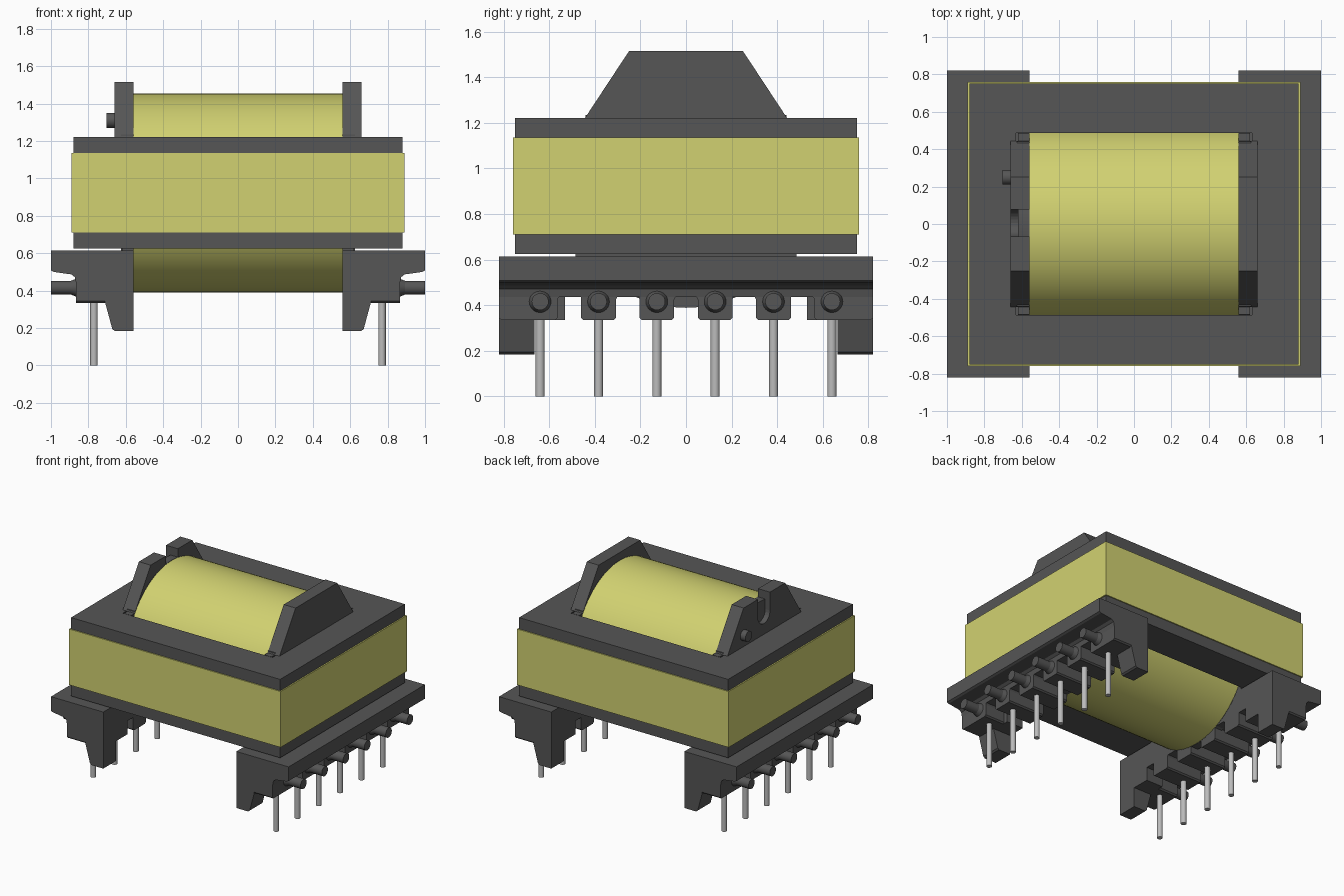
import bpy, bmesh, math
from mathutils import Matrix, Vector

cube = bpy.data.objects.get("Cube")
if cube:
    bpy.data.objects.remove(cube, do_unlink=True)


def material(name, rgb, rough=0.6):
    m = bpy.data.materials.new(name)
    m.use_nodes = True
    m.diffuse_color = (*rgb, 1)
    b = m.node_tree.nodes["Principled BSDF"]
    b.inputs["Base Color"].default_value = (*rgb, 1)
    b.inputs["Roughness"].default_value = rough
    return m


DARK = material("dark_grey", (0.092, 0.092, 0.092))
YELLOW = material("tape_yellow", (0.64, 0.64, 0.165))
METAL = material("pin_grey", (0.5, 0.5, 0.5))


def finish(name, bm, mat, mirror="", smooth=False, bevel=0):
    bmesh.ops.recalc_face_normals(bm, faces=bm.faces)
    me = bpy.data.meshes.new(name)
    bm.to_mesh(me)
    bm.free()
    ob = bpy.data.objects.new(name, me)
    bpy.context.collection.objects.link(ob)
    me.materials.append(mat)
    if smooth:
        bpy.ops.object.select_all(action="DESELECT")
        ob.select_set(True)
        bpy.context.view_layer.objects.active = ob
        bpy.ops.object.shade_smooth_by_angle(angle=math.radians(35))
    if bevel:
        mod = ob.modifiers.new("bevel", "BEVEL")
        mod.width, mod.segments = bevel, 2
    if mirror:
        mod = ob.modifiers.new("mirror", "MIRROR")
        mod.use_axis = ("x" in mirror, "y" in mirror, False)
        mod.use_mirror_merge = False
    return ob


def add_prism(bm, pts, axis, a, b):
    """Extrude a profile along x (points are y, z) or y (points are x, z)."""
    place = (lambda p, t: (t, *p)) if axis == "x" else (lambda p, t: (p[0], t, p[1]))
    face = bm.faces.new([bm.verts.new(place(p, a)) for p in pts])
    ext = bmesh.ops.extrude_face_region(bm, geom=[face])["geom"]
    shift = Vector(place((0, 0), b - a))
    bmesh.ops.translate(bm, vec=shift, verts=[v for v in ext if isinstance(v, bmesh.types.BMVert)])


def prism(name, pts, axis, a, b, mat=DARK, **kw):
    bm = bmesh.new()
    add_prism(bm, pts, axis, a, b)
    return finish(name, bm, mat, **kw)


def box(name, x, y, z, mat=DARK, **kw):
    return prism(name, [(x[0], z[0]), (x[1], z[0]), (x[1], z[1]), (x[0], z[1])], "y", *y, mat, **kw)


def add_rod(bm, p, q, r1, r2, n=24):
    p, q = Vector(p), Vector(q)
    rot = (q - p).to_track_quat("Z", "Y").to_matrix().to_4x4()
    bmesh.ops.create_cone(bm, cap_ends=True, segments=n, radius1=r1, radius2=r2,
                          depth=(q - p).length, matrix=Matrix.Translation((p + q) / 2) @ rot)


def rod(name, p, q, r, mat=DARK, n=24, **kw):
    bm = bmesh.new()
    add_rod(bm, p, q, r, r, n)
    return finish(name, bm, mat, smooth=True, **kw)


def frame(name, ox, oy, ix, iy, z0, z1, mat):
    """Rectangular ring with an open window."""
    bm = bmesh.new()
    corners = [(-1, -1), (1, -1), (1, 1), (-1, 1)]
    loops = [[bm.verts.new((sx * x, sy * y, z)) for sx, sy in corners]
             for x, y, z in ((ox, oy, z0), (ox, oy, z1), (ix, iy, z1), (ix, iy, z0))]
    for k in range(4):
        a, b = loops[k], loops[(k + 1) % 4]
        for i in range(4):
            j = (i + 1) % 4
            bm.faces.new((a[i], a[j], b[j], b[i]))
    return finish(name, bm, mat)


# Magnetic core, its tape wrap and the winding
frame("core", 0.88, 0.75, 0.63, 0.487, 0.625, 1.222, DARK)
frame("core_tape", 0.89, 0.758, 0.87, 0.74, 0.71, 1.135, YELLOW)
rod("winding", (-0.56, 0, 0.923), (0.56, 0, 0.923), 0.532, YELLOW, n=96)

# Bobbin cheeks closing the winding ends
box("bobbin_cheek", (0.56, 0.626), (-0.44, 0.44), (0.5, 1.235), mirror="x")
box("bobbin_cheek_edge", (0.56, 0.62), (-0.484, 0.484), (0.6, 1.222), mirror="x")
rod("bobbin_cheek_disc", (0.559, 0, 0.923), (0.62, 0, 0.923), 0.534, n=96, mirror="x")

# Upper flanges, one plain and one with a wire slot and locating peg
prism("left_flange", [(-0.443, 1.222), (0.443, 1.222), (0.433, 1.237), (0.25, 1.515),
                      (-0.25, 1.515), (-0.433, 1.237)], "x", 0.56, 0.66)
slot = [(0.005 + 0.072 * math.cos(t), 1.375 - 0.072 * math.sin(t))
        for t in [math.pi * i / 12 for i in range(13)]]
prism("right_flange", [(0.443, 1.222), (0.433, 1.237), (0.25, 1.515), (0.077, 1.515)] + slot +
      [(-0.067, 1.515), (-0.25, 1.515), (-0.433, 1.237), (-0.443, 1.222)], "x", -0.66, -0.56)
rod("flange_peg", (-0.65, 0.25, 1.31), (-0.703, 0.25, 1.31), 0.04)

# Terminal bases: overhanging ledge along each end
prism("base_ledge", [(0.56, 0.615), (1.0, 0.615), (1.0, 0.508), (0.985, 0.5), (0.89, 0.487),
                     (0.872, 0.472), (0.865, 0.437), (0.56, 0.437)], "y", -0.82, 0.82, mirror="x")

# Teeth that hold the pins
PIN_Y = (0.128, 0.384, 0.64)
for y in PIN_Y:
    y0, y1 = y - 0.076, (0.82 if y > 0.6 else y + 0.076)
    prism("pin_tooth", [(y0 - 0.015, 0.45), (y0, 0.425), (y0, 0.345), (y0 + 0.01, 0.335),
                        (y1 - 0.01, 0.335), (y1, 0.345), (y1, 0.45)],
          "x", 0.56, 0.865, mirror="xy")
box("inner_block", (0.56, 0.7), (0.53, 0.7), (0.335, 0.45), mirror="xy")

# Tapered corner feet
prism("corner_foot", [(0.56, 0.45), (0.56, 0.185), (0.66, 0.185), (0.672, 0.195),
                      (0.71, 0.335), (0.71, 0.45)], "y", 0.665, 0.82, mirror="xy")

# Wire posts with flared collars, and metal pins
for y in PIN_Y:
    bm = bmesh.new()
    add_rod(bm, (0.85, y, 0.416), (0.895, y, 0.416), 0.054, 0.036)
    add_rod(bm, (0.88, y, 0.416), (1.0, y, 0.416), 0.037, 0.037)
    finish("wire_post", bm, DARK, mirror="xy", smooth=True)
    rod("pin", (0.77, y, 0), (0.77, y, 0.36), 0.02, METAL, n=20, mirror="xy")
